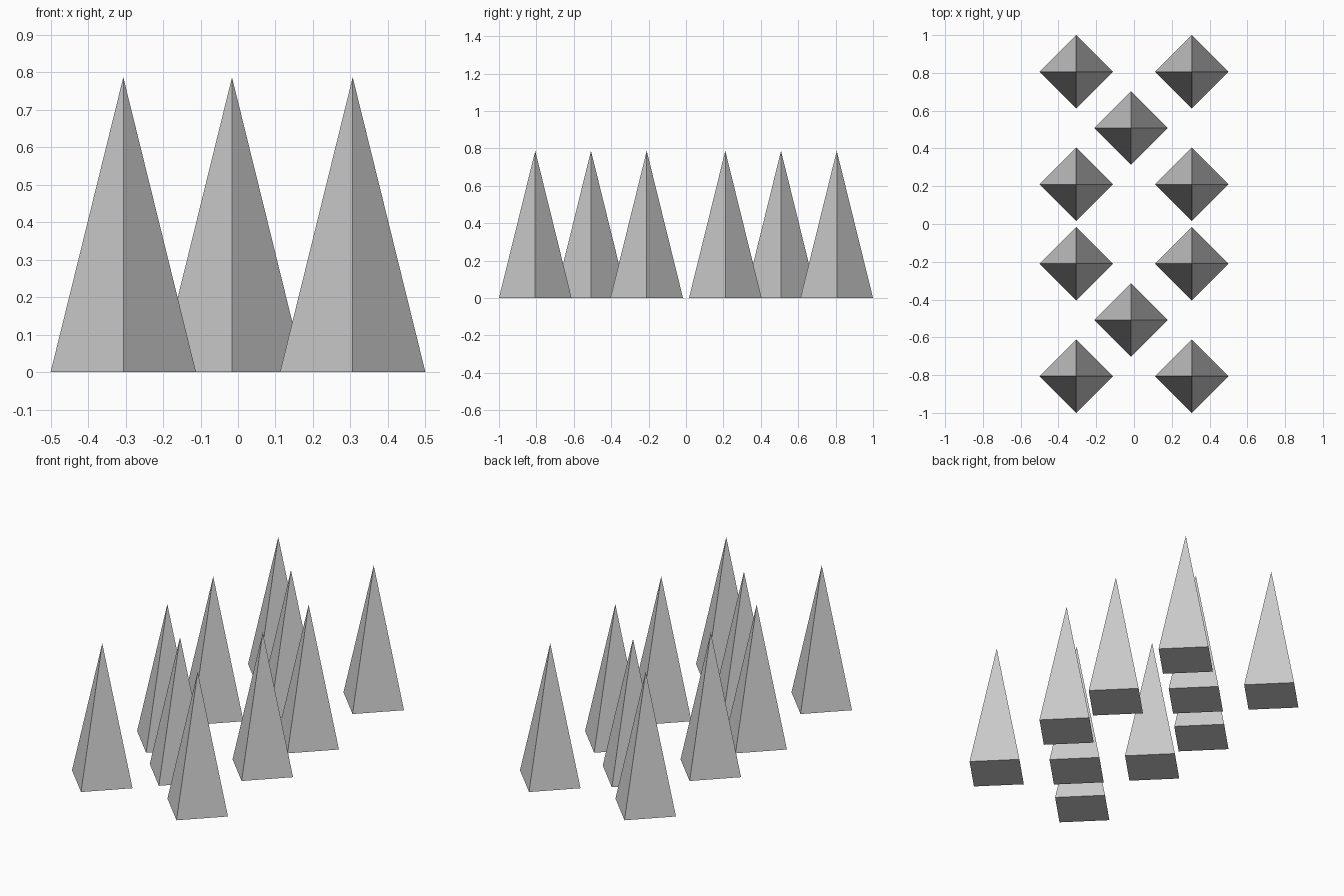
import bpy

if "Cube" in bpy.data.objects:
    bpy.data.objects.remove(bpy.data.objects["Cube"])

RADIUS, HEIGHT = 0.194, 0.787


def spike(name, x, y):
    # four-sided pyramid, base corners pointing along the axes
    bpy.ops.mesh.primitive_cone_add(vertices=4, radius1=RADIUS, radius2=0,
                                    depth=HEIGHT, location=(x, y, HEIGHT / 2))
    bpy.context.object.name = name


# two groups of five spikes: four at the corners, one in the middle
for group, cy in (("front", -0.508), ("back", 0.508)):
    for side, x in (("left", -0.306), ("right", 0.306)):
        for row, dy in (("near", -0.298), ("far", 0.298)):
            spike(f"{group}_{side}_{row}_spike", x, cy + dy)
    spike(f"{group}_centre_spike", -0.016, cy)
